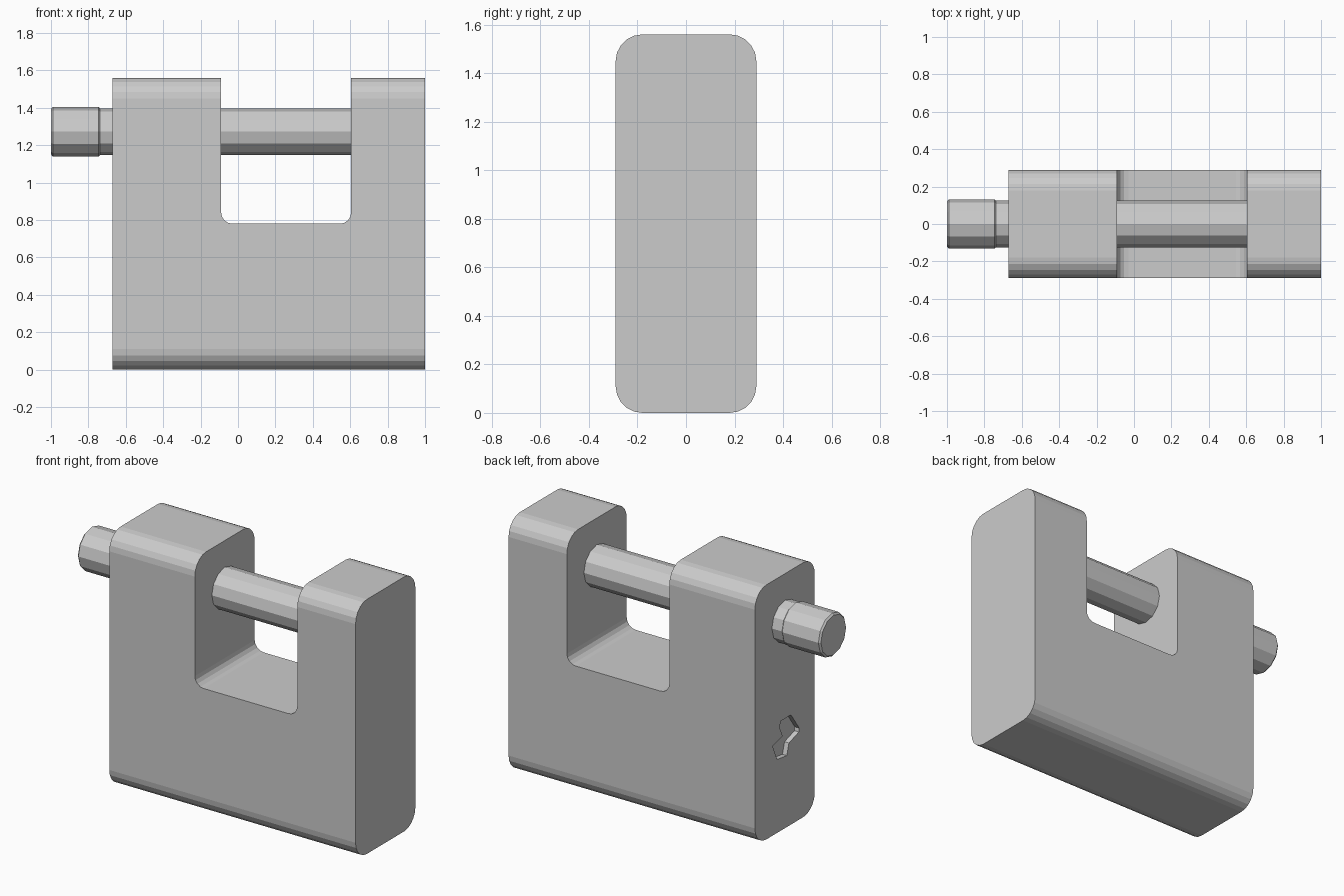
import bpy, bmesh, math
from mathutils import Vector

if "Cube" in bpy.data.objects:
    bpy.data.objects.remove(bpy.data.objects["Cube"])


def arc(cx, cy, r, start, segs):
    """Quarter circle of 2D points, counter-clockwise from start degrees."""
    angles = [math.radians(start + 90 * i / segs) for i in range(segs + 1)]
    return [(cx + r * math.cos(a), cy + r * math.sin(a)) for a in angles]


def prism(name, points, offset):
    """Solid made by sweeping a closed 3D outline along offset."""
    bm = bmesh.new()
    face = bm.faces.new([bm.verts.new(p) for p in points])
    new = bmesh.ops.extrude_face_region(bm, geom=[face])["geom"]
    moved = [g for g in new if isinstance(g, bmesh.types.BMVert)]
    bmesh.ops.translate(bm, verts=moved, vec=Vector(offset))
    bmesh.ops.recalc_face_normals(bm, faces=bm.faces)
    mesh = bpy.data.meshes.new(name)
    bm.to_mesh(mesh)
    bm.free()
    obj = bpy.data.objects.new(name, mesh)
    bpy.context.collection.objects.link(obj)
    return obj


def cut(obj, cutter):
    """Subtract cutter from obj, then remove the cutter."""
    mod = obj.modifiers.new("cut", "BOOLEAN")
    mod.operation = "DIFFERENCE"
    mod.solver = "EXACT"
    mod.object = cutter
    bpy.context.view_layer.objects.active = obj
    bpy.ops.object.modifier_apply(modifier=mod.name)
    bpy.data.objects.remove(cutter)


def rod(name, x0, x1, radius, bevel=0.0):
    """Twelve-sided bar along x at shackle height."""
    ring = [math.radians(30 * i) for i in range(12)]
    obj = prism(name, [(x0, radius * math.cos(a), 1.272 + radius * math.sin(a))
                       for a in ring], (x1 - x0, 0, 0))
    if bevel:
        mod = obj.modifiers.new("edge_bevel", "BEVEL")
        mod.width = bevel
        mod.segments = 1
        mod.limit_method = "ANGLE"
        mod.angle_limit = math.radians(60)
    return obj


# Lock body: rounded section swept along x
W, H, R = 0.29, 1.56, 0.11
section = (arc(W - R, H - R, R, 0, 5) + arc(R - W, H - R, R, 90, 5)
           + arc(R - W, R, R, 180, 5) + arc(W - R, R, R, 270, 5))
body = prism("lock_body", [(-0.67, y, z) for y, z in section], (1.67, 0, 0))

# Shackle opening with rounded lower corners
left, right, floor, r = -0.09, 0.605, 0.78, 0.06
opening = ([(right, 1.8), (left, 1.8)] + arc(left + r, floor + r, r, 180, 4)
           + arc(right - r, floor + r, r, 270, 4))
cut(body, prism("opening_cutter", [(x, -0.5, z) for x, z in opening], (0, 1, 0)))

# Shallow zigzag keyway in the left end
keyway = [(0.04, 0.672), (-0.06, 0.672), (-0.14, 0.56), (-0.136, 0.538),
          (-0.04, 0.507), (-0.02, 0.438), (0.075, 0.45), (0.117, 0.548),
          (0.02, 0.572), (0.05, 0.635)]
cut(body, prism("keyway_cutter", [(-0.72, y, z) for y, z in keyway], (0.08, 0, 0)))

# Sliding bar and its end knob
rod("shackle_bar", -0.74, 0.64, 0.125)
rod("bar_knob", -1.0, -0.735, 0.132, bevel=0.01)
